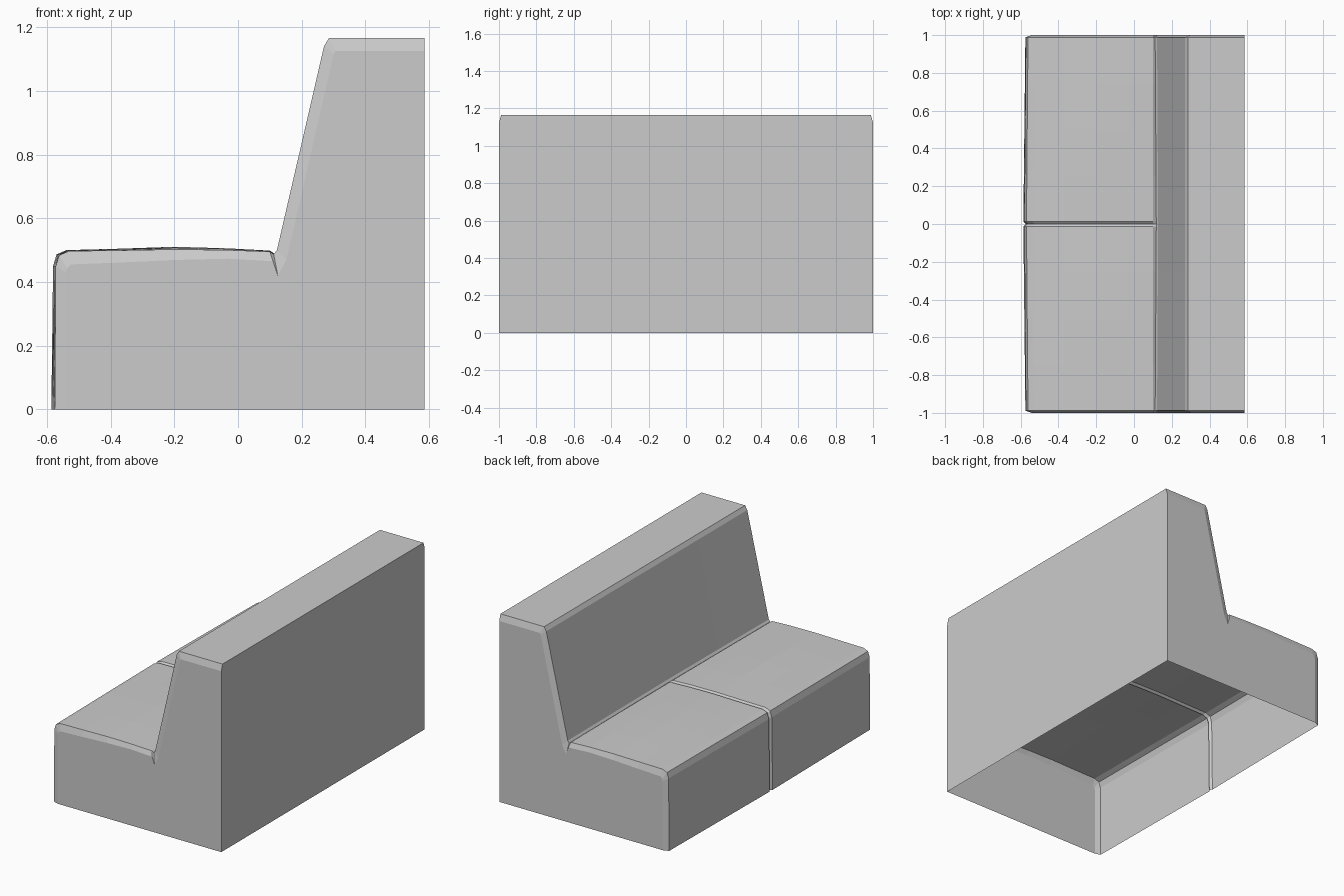
import bpy, bmesh, math

if "Cube" in bpy.data.objects:
    bpy.data.objects.remove(bpy.data.objects["Cube"])

# Side profile (x, z) running from front foot, over seat and backrest, to rear foot
PROFILE = [(-0.575, 0), (-0.572, 0.45), (-0.561, 0.484), (-0.53, 0.497),
           (-0.37, 0.499), (-0.2, 0.502), (-0.03, 0.500), (0.10, 0.495),
           (0.112, 0.487), (0.122, 0.50), (0.27, 1.14), (0.285, 1.165),
           (0.585, 1.165), (0.585, 0)]
# Same profile drawn in for the bevelled ends
END = [(-0.54, 0), (-0.54, 0.43), (-0.537, 0.443), (-0.525, 0.455),
       (-0.37, 0.461), (-0.2, 0.469), (-0.03, 0.473), (0.11, 0.465),
       (0.125, 0.42), (0.152, 0.47), (0.30, 1.115), (0.305, 1.125),
       (0.585, 1.125), (0.585, 0)]


def section(y):
    """Profile at y with cushion crown, bowed front and centre seam."""
    if abs(y) >= 1:
        return END
    bow = 1 - abs(y)
    crown = math.sin(math.pi * min(1, abs(y)))
    seam = 0.012 if y == 0 else 0
    pts = []
    for i, (x, z) in enumerate(PROFILE):
        if i <= 3:
            x += seam - 0.011 * bow * (1 - 0.5 * z)
        if 2 <= i <= 7:
            z += 0.007 * crown * max(0, 1 - abs(x + 0.2) / 0.4) + 0.003 * bow - seam
        if i in (8, 9):
            x += 0.006 * bow
        pts.append((x, z))
    return pts


# Upholstered shell, open underneath
half = [0.014, 0.25, 0.5, 0.75, 0.988, 1.0]
stations = [-y for y in reversed(half)] + [0] + half
bm = bmesh.new()
rows = [[bm.verts.new((x, y, z)) for x, z in section(y)] for y in stations]
for a, b in zip(rows, rows[1:]):
    for i in range(len(PROFILE) - 1):
        bm.faces.new((a[i], b[i], b[i + 1], a[i + 1]))

# Flat end panels
bm.faces.new(rows[0])
bm.faces.new(list(reversed(rows[-1])))
# Consistent outward winding, oriented by the rear panel
bmesh.ops.recalc_face_normals(bm, faces=bm.faces)
bm.normal_update()
rear = max(bm.faces, key=lambda f: f.calc_center_median().x)
if rear.normal.x < 0:
    bmesh.ops.reverse_faces(bm, faces=bm.faces)

mesh = bpy.data.meshes.new("bench_sofa")
bm.to_mesh(mesh)
bm.free()
sofa = bpy.data.objects.new("bench_sofa", mesh)
bpy.context.collection.objects.link(sofa)
